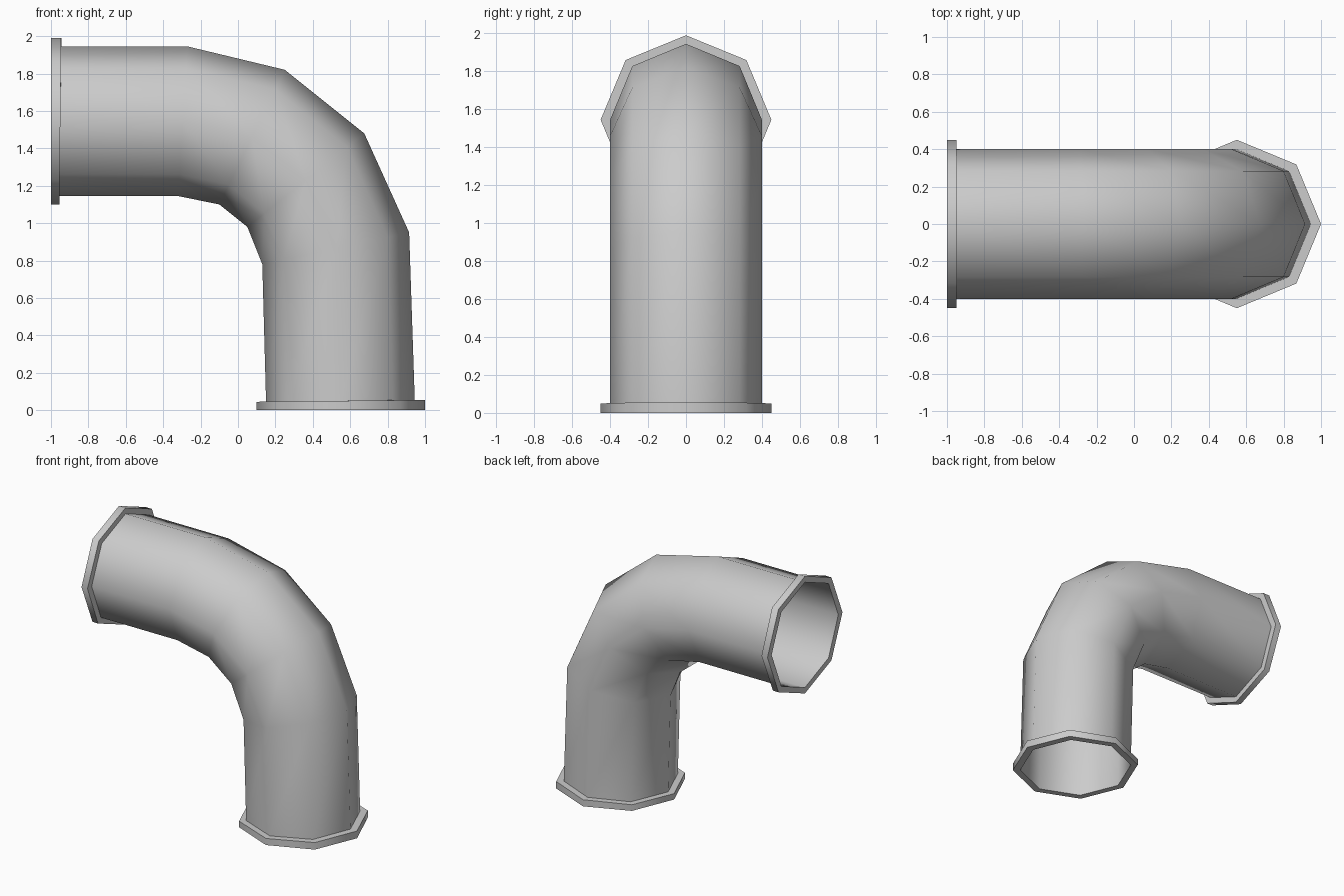
import bpy, bmesh, math
from mathutils import Vector

cube = bpy.data.objects.get("Cube")
if cube:
    bpy.data.objects.remove(cube, do_unlink=True)

SIDES = 8
PIPE_R, RIM_R = 0.40, 0.45

metal = bpy.data.materials.new("light_grey_metal")
metal.use_nodes = True
grey = (0.6, 0.6, 0.6, 1)
metal.diffuse_color = grey
metal.node_tree.nodes["Principled BSDF"].inputs["Base Color"].default_value = grey


def add_ring(bm, outer, inner, radius):
    """Octagon through two opposite points in the xz plane."""
    a, b = Vector((outer[0], 0, outer[1])), Vector((inner[0], 0, inner[1]))
    mid, arm = (a + b) / 2, (a - b) / 2
    side = Vector((0, -radius, 0))
    turns = [2 * math.pi * i / SIDES for i in range(SIDES)]
    return [bm.verts.new(mid + arm * math.cos(t) + side * math.sin(t)) for t in turns]


def bridge(bm, a, b):
    for i in range(SIDES):
        j = (i + 1) % SIDES
        bm.faces.new((a[i], a[j], b[j], b[i]))


def finish(bm, name, angle):
    bmesh.ops.recalc_face_normals(bm, faces=bm.faces)
    mesh = bpy.data.meshes.new(name)
    bm.to_mesh(mesh)
    bm.free()
    mesh.materials.append(metal)
    obj = bpy.data.objects.new(name, mesh)
    bpy.context.collection.objects.link(obj)
    bpy.ops.object.select_all(action='DESELECT')
    obj.select_set(True)
    bpy.context.view_layer.objects.active = obj
    bpy.ops.object.shade_smooth_by_angle(angle=math.radians(angle))


# Bent pipe: an open sheet through rings given by outer and inner bend points
side_end = ((-0.945, 1.945), (-0.955, 1.145))
base_end = ((0.945, 0.055), (0.15, 0.045))
bends = [
    side_end,
    ((-0.27, 1.945), (-0.32, 1.145)),
    ((0.25, 1.82), (-0.10, 1.10)),
    ((0.675, 1.48), (0.05, 0.98)),
    ((0.915, 0.95), (0.13, 0.78)),
    base_end,
]
bm = bmesh.new()
rings = [add_ring(bm, o, i, PIPE_R) for o, i in bends]
for a, b in zip(rings, rings[1:]):
    bridge(bm, a, b)
finish(bm, "bent_pipe", 60)


# Flanges: closed collars around each pipe mouth
def flange(name, loops):
    bm = bmesh.new()
    rings = [add_ring(bm, o, i, r) for o, i, r in loops]
    for k in range(4):
        bridge(bm, rings[k], rings[(k + 1) % 4])
    finish(bm, name, 50)


flange("side_flange", [
    ((-1, 1.945), (-1, 1.145), PIPE_R),
    ((-1, 1.99), (-1, 1.10), RIM_R),
    ((-0.945, 1.99), (-0.955, 1.10), RIM_R),
    (*side_end, PIPE_R),
])
flange("base_flange", [
    ((0.945, 0), (0.15, 0), PIPE_R),
    ((1, 0), (0.10, 0), RIM_R),
    ((1, 0.055), (0.10, 0.045), RIM_R),
    (*base_end, PIPE_R),
])
